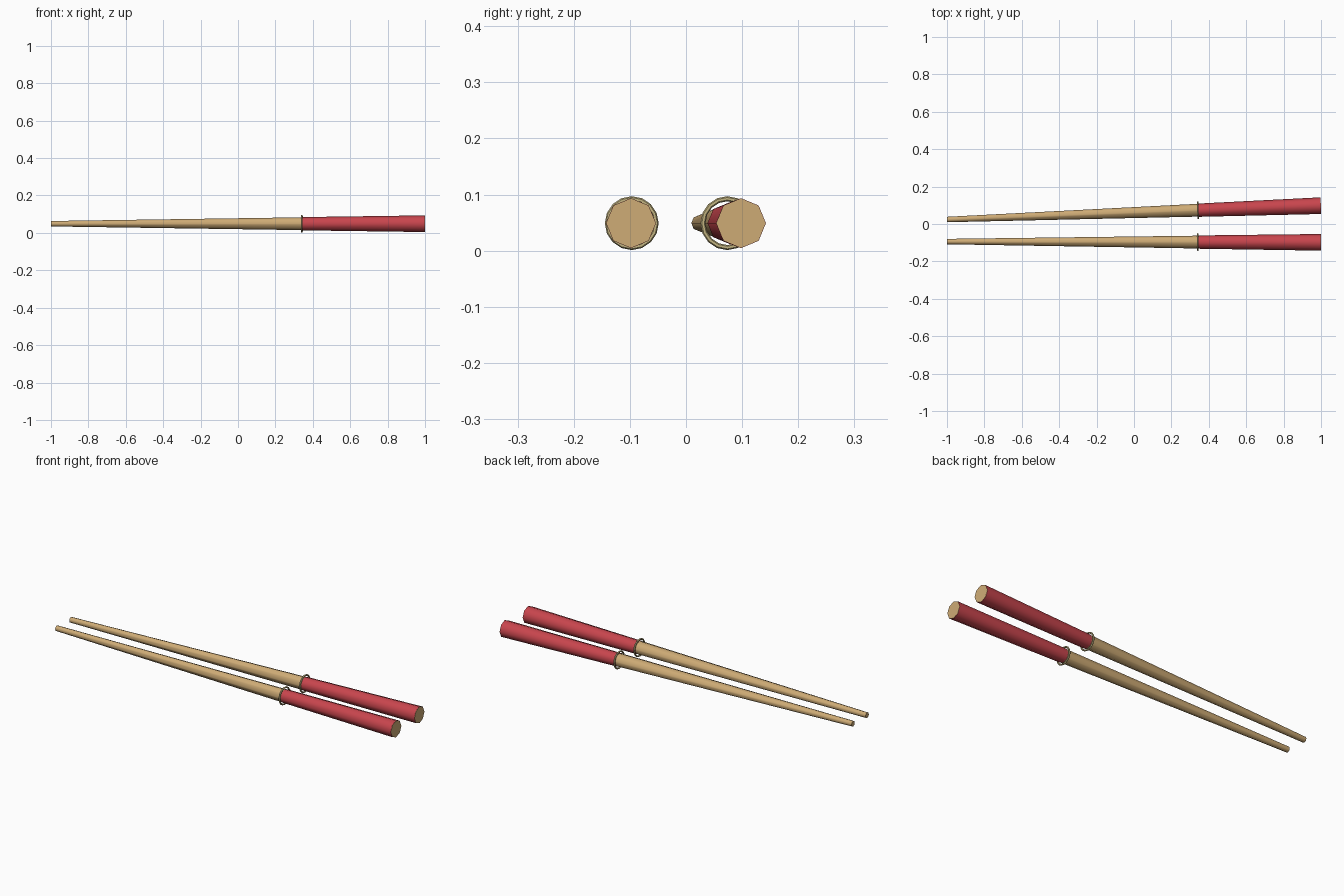
import bpy, math
from mathutils import Vector

if "Cube" in bpy.data.objects:
    bpy.data.objects.remove(bpy.data.objects["Cube"])


def material(name, rgb):
    m = bpy.data.materials.new(name)
    m.diffuse_color = (*rgb, 1)
    m.use_nodes = True
    m.node_tree.nodes["Principled BSDF"].inputs["Base Color"].default_value = m.diffuse_color
    return m


WOOD = material("pale wood", (0.62, 0.41, 0.18))
RED = material("red lacquer", (0.58, 0.06, 0.075))
BRASS = material("dull brass", (0.55, 0.46, 0.22))
Z = 0.049                      # height of the stick axis
R_TIP, R_END = 0.0145, 0.0445  # radii of the tapered stick


def finish(name, mat, axis):
    """Point the new object's z axis along the stick and colour it."""
    ob = bpy.context.object
    ob.name = name
    ob.rotation_euler = (0, math.pi / 2, math.atan2(axis.y, axis.x))
    ob.data.materials.append(mat)
    bpy.ops.object.shade_smooth_by_angle(angle=math.radians(50))
    return ob


def taper(name, mat, a, b, r1, r2):
    """Eight-sided tapered rod from a to b."""
    bpy.ops.mesh.primitive_cone_add(vertices=8, radius1=r1, radius2=r2,
                                    depth=(b - a).length, location=(a + b) / 2)
    return finish(name, mat, b - a)


def chopstick(label, y_tip, y_end):
    tip, end = Vector((-1, y_tip, Z)), Vector((0.998, y_end, Z))
    at = lambda t: tip.lerp(end, t)
    rad = lambda t: R_TIP + (R_END - R_TIP) * t
    # full-length wooden stick, its end just proud of the red grip
    taper(label + "_stick", WOOD, tip, at(1.0005), rad(0), rad(1) - 0.0006)
    # red grip sleeve
    taper(label + "_grip", RED, at(0.672), end, rad(0.672) + 0.0008, rad(1))
    # thin ring where the grip starts
    bpy.ops.mesh.primitive_torus_add(major_radius=0.0435, minor_radius=0.0045,
                                     major_segments=16, minor_segments=6,
                                     location=at(0.6715))
    finish(label + "_ring", BRASS, end - tip)


chopstick("front", -0.094, -0.098)
chopstick("back", 0.024, 0.098)
